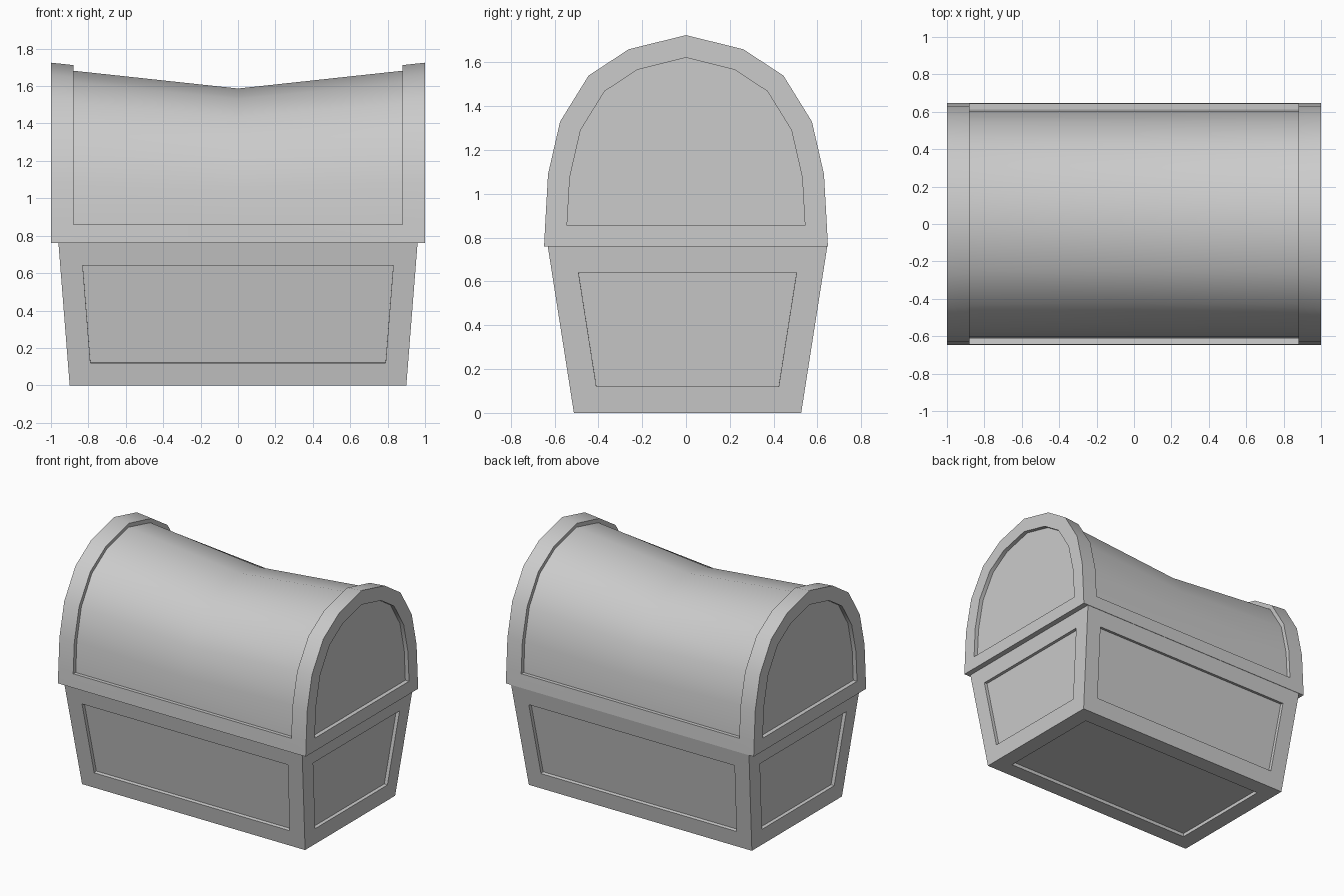
import bpy, bmesh, math
from mathutils import Vector

if "Cube" in bpy.data.objects:
    bpy.data.objects.remove(bpy.data.objects["Cube"])


def recess(bm, faces, depth):
    """Push a face region straight inwards, leaving square walls around it."""
    new = bmesh.ops.extrude_face_region(bm, geom=faces)["geom"]
    old = [f for f in faces if f.is_valid]
    if old:
        bmesh.ops.delete(bm, geom=old, context='FACES')
    new_faces = {g for g in new if isinstance(g, bmesh.types.BMFace)}
    bm.normal_update()
    moves = {}
    for v in {v for f in new_faces for v in f.verts}:
        n = sum((f.normal for f in v.link_faces if f in new_faces), Vector())
        moves[v] = n.normalized() * depth
    for v, m in moves.items():
        v.co -= m


def bridge(bm, rings):
    """Join equal closed rings; return side faces per strip and the two caps."""
    n = len(rings[0])
    strips = [[bm.faces.new((a[i], a[(i + 1) % n], b[(i + 1) % n], b[i]))
               for i in range(n)] for a, b in zip(rings, rings[1:])]
    caps = [bm.faces.new(rings[0]), bm.faces.new(rings[-1])]
    bmesh.ops.recalc_face_normals(bm, faces=bm.faces[:])
    return strips, caps


def inset(bm, face, border, depth):
    bmesh.ops.inset_individual(bm, faces=[face], thickness=border,
                               use_even_offset=True)
    bmesh.ops.remove_doubles(bm, verts=face.verts[:], dist=0.02)
    recess(bm, [face], depth)


def finish(bm, name, smooth=False):
    bmesh.ops.recalc_face_normals(bm, faces=bm.faces[:])
    me = bpy.data.meshes.new(name)
    bm.to_mesh(me)
    bm.free()
    ob = bpy.data.objects.new(name, me)
    bpy.context.collection.objects.link(ob)
    if smooth:
        bpy.ops.object.select_all(action='DESELECT')
        ob.select_set(True)
        bpy.context.view_layer.objects.active = ob
        bpy.ops.object.shade_smooth_by_angle(angle=math.radians(30))
    return ob


SEAM = 0.76

# chest base: tapered box with sunken panels on the sides and bottom
bm = bmesh.new()
rings = [[bm.verts.new((sx * hx, sy * hy + 0.007, z))
          for sx, sy in ((-1, -1), (1, -1), (1, 1), (-1, 1))]
         for hx, hy, z in ((0.9, 0.519, 0), (0.96, 0.638, SEAM))]
strips, caps = bridge(bm, rings)
for f in strips[0] + caps[:1]:
    inset(bm, f, 0.12, 0.025)
finish(bm, "chest_base")

# lid: arched profile swept along x, sagging towards the middle
half = [(0.648, SEAM), (0.643, 0.86), (0.63, 1.09), (0.575, 1.33),
        (0.445, 1.54), (0.262, 1.66)]
profile = half + [(0, 1.725)] + [(-y, z) for y, z in reversed(half)]
bm = bmesh.new()
rings = []
for x in (-1, -0.88, 0, 0.88, 1):
    k = 1 - 0.112 * (1 - abs(x))
    rings.append([bm.verts.new((x, y, z if z < 0.9 else SEAM + (z - SEAM) * k))
                  for y, z in profile])
strips, caps = bridge(bm, rings)
# sunken barrel panel, then the sunken arched end panels
recess(bm, [f for s in strips[1:3] for f in s[1:-2]], 0.03)
for f in caps:
    inset(bm, f, 0.1, 0.03)
finish(bm, "chest_lid", smooth=True)
